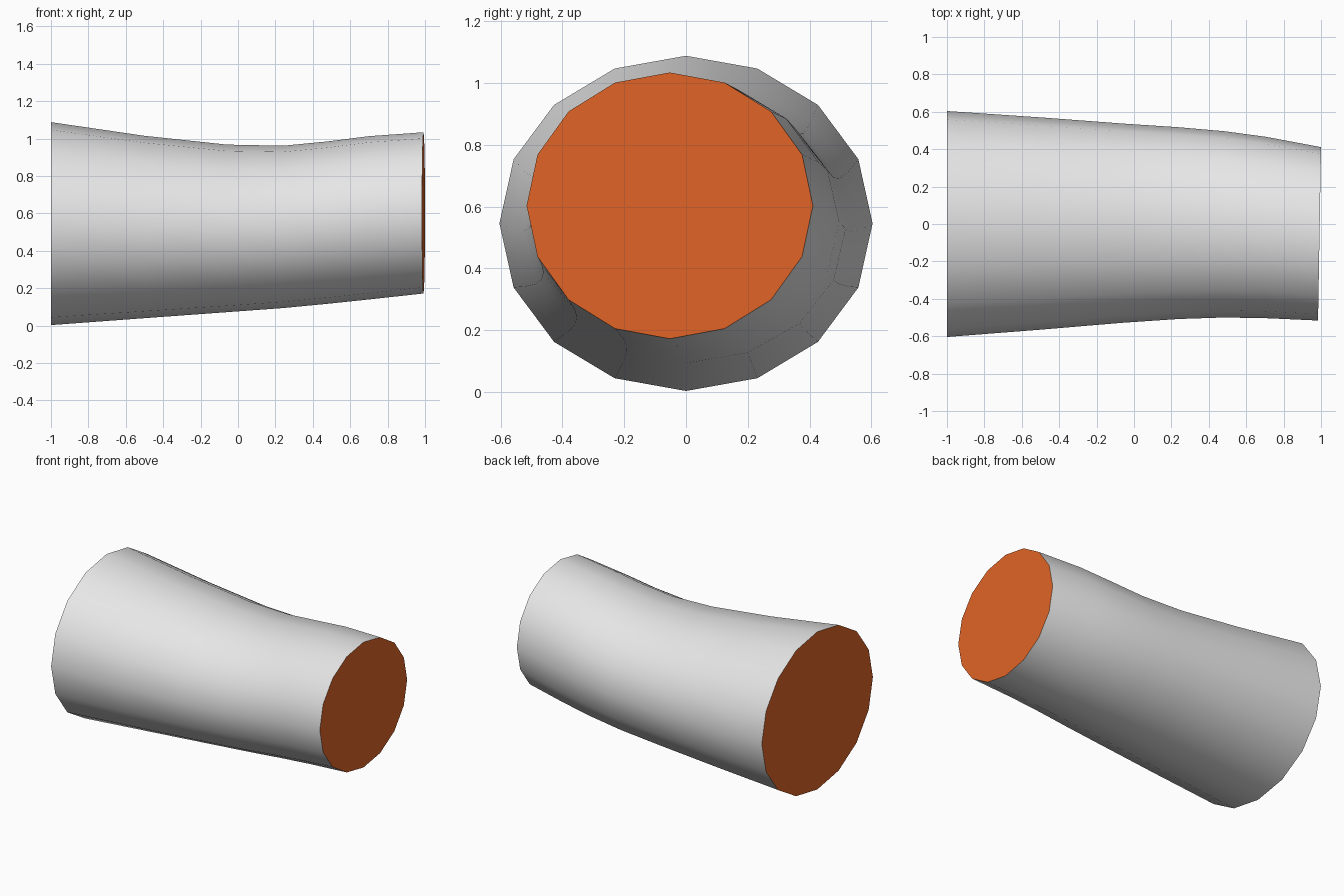
import bpy, bmesh, math

if "Cube" in bpy.data.objects:
    bpy.data.objects.remove(bpy.data.objects["Cube"])

def material(name, color):
    m = bpy.data.materials.new(name)
    m.diffuse_color = (*color, 1)
    m.use_nodes = True
    m.node_tree.nodes["Principled BSDF"].inputs["Base Color"].default_value = m.diffuse_color
    return m

shell = material("light grey", (0.8, 0.8, 0.8))
cut = material("orange", (0.75, 0.13, 0.02))

# Ring sections: x, y min, y max, z bottom, z top, x slant
RINGS = [
    (-1.0, -0.604, 0.604, 0.003, 1.088, 0),
    (-0.5, -0.565, 0.57, 0.04, 1.015, 0),
    (-0.06, -0.528, 0.537, 0.072, 0.968, 0),
    (0.24, -0.508, 0.517, 0.094, 0.962, 0.002),
    (0.48, -0.500, 0.496, 0.117, 0.985, 0.004),
    (0.70, -0.503, 0.466, 0.140, 1.013, 0.006),
    (0.992, -0.516, 0.411, 0.172, 1.034, 0.008),
]
SIDES = 16

# Bent tapering tube with coloured end caps
bm = bmesh.new()
loops = []
for x, y0, y1, z0, z1, slant in RINGS:
    loop = []
    for i in range(SIDES):
        a = math.tau * i / SIDES
        c, s = math.cos(a), math.sin(a)
        loop.append(bm.verts.new((x + slant * c, (y0 + y1) / 2 + (y1 - y0) / 2 * c,
                                  (z0 + z1) / 2 + (z1 - z0) / 2 * s)))
    loops.append(loop)
for a, b in zip(loops, loops[1:]):
    for i in range(SIDES):
        j = (i + 1) % SIDES
        bm.faces.new((a[i], a[j], b[j], b[i]))
for loop in (loops[0], loops[-1]):
    bm.faces.new(loop).material_index = 1
bmesh.ops.recalc_face_normals(bm, faces=bm.faces)
mesh = bpy.data.meshes.new("tube")
bm.to_mesh(mesh)
bm.free()
mesh.materials.append(shell)
mesh.materials.append(cut)
tube = bpy.data.objects.new("tube", mesh)
bpy.context.collection.objects.link(tube)

# Smooth wall, sharp rims
bpy.context.view_layer.objects.active = tube
tube.select_set(True)
bpy.ops.object.shade_smooth_by_angle(angle=math.radians(40))
